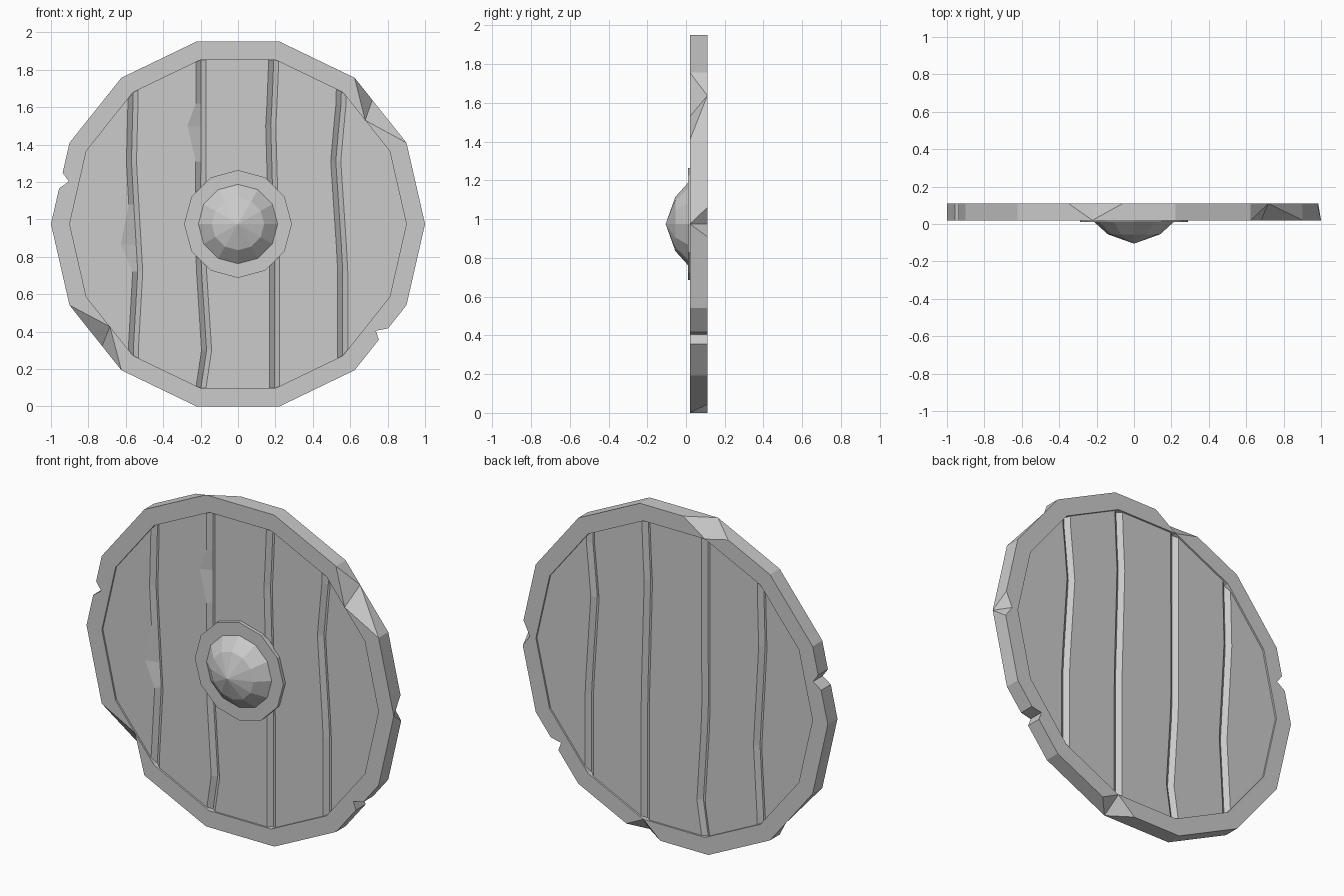
import bpy, bmesh
from math import pi, cos, sin, radians
from mathutils import Vector

if "Cube" in bpy.data.objects:
    bpy.data.objects.remove(bpy.data.objects["Cube"])

CZ, N, INNER = 0.975, 14, 0.9          # centre height, rim sides, inner ratio
STEP = 2 * pi / N
RIM_F, RIM_B = 0.02, 0.11


def finish(bm, name):
    me = bpy.data.meshes.new(name)
    bm.to_mesh(me)
    bm.free()
    ob = bpy.data.objects.new(name, me)
    bpy.context.collection.objects.link(ob)
    return ob


def on_polygon(deg, ratio, y):
    """Point on the 14-sided outline, scaled toward the centre."""
    a = radians(deg)
    r = ratio * cos(pi / N) / cos((a % STEP) - STEP / 2)
    return Vector((r * cos(a), y, CZ + r * sin(a)))


# --- rim: cross-sections around the outline, with notches and chips ---
# angle: (front ratio, back ratio, angle of inner point)
sections = {round(i * 360 / N, 3): (1, 1, None) for i in range(N)}
for a in (4.96, 356.2, 93.5, 111.0, 275.3, 288.4,      # chip ends
          163.7, 168.75, 325.2, 320.6):                # notch ends
    sections[a] = (1, 1, None)
sections[165.9] = sections[322.2] = (0.956, 0.956, None)   # notches
sections[42.7] = (INNER, 1, 39.2)                          # front chips
sections[221.9] = (INNER, 1, 218.7)
sections[0.0] = (1, 0.94, None)                            # back chips
sections[round(4 * 360 / N, 3)] = (1, INNER, None)
sections[round(11 * 360 / N, 3)] = (1, INNER, None)

bm = bmesh.new()
rings = []
for a in sorted(sections):
    f, b, ain = sections[a]
    ai = a if ain is None else ain
    pts = (on_polygon(ai if f < b else a, f, RIM_F), on_polygon(a, b, RIM_B),
           on_polygon(ai, INNER, RIM_B), on_polygon(ai, INNER, RIM_F))
    rings.append(([bm.verts.new(p) for p in pts], f < b, b < f))
for i, (p, pf, pb) in enumerate(rings):
    q, qf, qb = rings[(i + 1) % len(rings)]
    if qf or pb:
        bm.faces.new((p[0], p[1], q[1]))
        bm.faces.new((p[0], q[1], q[0]))
    elif pf or qb:
        bm.faces.new((p[0], p[1], q[0]))
        bm.faces.new((p[1], q[1], q[0]))
    else:
        bm.faces.new((p[0], p[1], q[1], q[0]))
    for k in (1, 2, 3):
        m = (k + 1) % 4
        bm.faces.new((p[k], p[m], q[m], q[k]))
bmesh.ops.remove_doubles(bm, verts=bm.verts, dist=1e-4)
bmesh.ops.recalc_face_normals(bm, faces=bm.faces)
finish(bm, "rim")

# --- planks: grooved front and back sheets trimmed to the rim opening ---
# groove centre lines as (z, x)
grooves = [
    [(0.3, -0.56), (0.7, -0.535), (1.3, -0.57), (1.68, -0.56)],
    [(0.1, -0.198), (0.3, -0.168), (0.8, -0.2), (1.86, -0.198)],
    [(0.1, 0.195), (0.8, 0.195), (1.5, 0.175), (1.86, 0.195)],
    [(0.3, 0.56), (0.75, 0.56), (1.32, 0.522), (1.68, 0.557)],
]
rows = [0.0, 0.1, 0.3, 0.72, 0.865, 1.08, 1.31, 1.5, 1.62, 1.95]
splinters = {(0, 0.865): 0.055, (1, 1.5): 0.045}   # broken plank edges, front
HALF, DEPTH = 0.027, 0.022


def path_x(path, z):
    if z <= path[0][0]:
        return path[0][1]
    for (z0, x0), (z1, x1) in zip(path, path[1:]):
        if z <= z1:
            return x0 + (x1 - x0) * (z - z0) / (z1 - z0)
    return path[-1][1]


bm = bmesh.new()
for y, inward in ((0.03, 1), (0.10, -1)):
    grid = []
    for z in rows:
        line = [(-1, y)]
        for g, path in enumerate(grooves):
            x = path_x(path, z)
            chip = splinters.get((g, z), 0) if inward > 0 else 0
            line += [(x - HALF - chip, y), (x, y + inward * DEPTH), (x + HALF, y)]
        line.append((1, y))
        grid.append([bm.verts.new((x, yy, z)) for x, yy in line])
    for lo, hi in zip(grid, grid[1:]):
        for c in range(len(lo) - 1):
            quad = (lo[c], lo[c + 1], hi[c + 1], hi[c])
            bm.faces.new(quad if inward > 0 else quad[::-1])
for i in range(N):
    a = (i + 0.5) * STEP
    n = Vector((cos(a), 0, sin(a)))
    bmesh.ops.bisect_plane(bm, geom=bm.verts[:] + bm.edges[:] + bm.faces[:],
                           plane_co=Vector((0, 0, CZ)) + n * INNER * cos(pi / N),
                           plane_no=n, clear_outer=True)
finish(bm, "planks")


# --- boss: turned 12-sided profile of (radius, y) ---
def turned(name, profile, sides=12):
    bm = bmesh.new()
    loops = []
    for r, y in profile:
        if r == 0:
            loops.append([bm.verts.new((0, y, CZ))] * sides)
        else:
            loops.append([bm.verts.new((r * cos(2 * pi * i / sides), y,
                                        CZ + r * sin(2 * pi * i / sides)))
                          for i in range(sides)])
    for a, b in zip(loops, loops[1:]):
        for i in range(sides):
            j = (i + 1) % sides
            bm.faces.new(list(dict.fromkeys((a[i], a[j], b[j], b[i]))))
    bm.faces.new(loops[0])
    bmesh.ops.recalc_face_normals(bm, faces=bm.faces)
    return finish(bm, name)


turned("boss", [(0.288, 0.04), (0.288, 0.01), (0.212, 0.01),
                (0.14, -0.055), (0, -0.105)])
